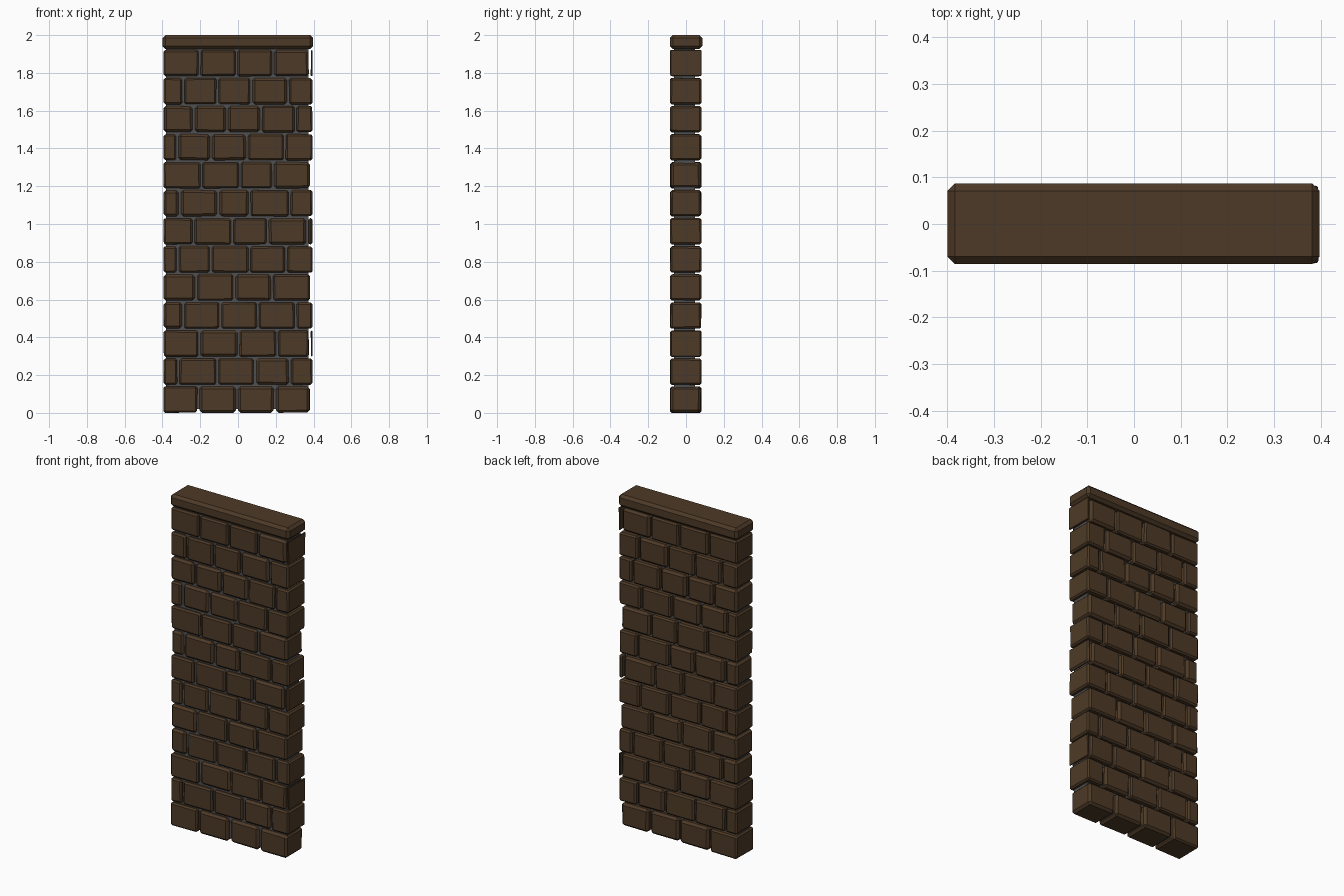
import bpy, bmesh, random
from mathutils import Matrix, Vector

if "Cube" in bpy.data.objects:
    bpy.data.objects.remove(bpy.data.objects["Cube"])

random.seed(4)


def material(name, rgb):
    m = bpy.data.materials.new(name)
    m.diffuse_color = (*rgb, 1)
    m.use_nodes = True
    m.node_tree.nodes["Principled BSDF"].inputs["Base Color"].default_value = m.diffuse_color
    return m


BROWN = material("brown brick", (0.075, 0.042, 0.02))
GREY = material("grey mortar", (0.08, 0.08, 0.08))


def block(name, lo, hi, mat, bevel=0.0, jitter=0.0):
    """Box between two corners with chamfered edges and slightly uneven corners."""
    lo, hi = Vector(lo), Vector(hi)
    bm = bmesh.new()
    size = hi - lo
    bmesh.ops.create_cube(bm, size=1, matrix=Matrix.Translation((lo + hi) / 2)
                          @ Matrix.Diagonal((*size, 1)))
    for v in bm.verts:
        v.co += Vector([random.uniform(-jitter, jitter) for _ in range(3)])
        v.co.z = max(v.co.z, 0)
    if bevel:
        bmesh.ops.bevel(bm, geom=bm.edges[:], offset=bevel, segments=1,
                        affect='EDGES', profile=0.5)
    mesh = bpy.data.meshes.new(name)
    bm.to_mesh(mesh)
    bm.free()
    mesh.materials.append(mat)
    ob = bpy.data.objects.new(name, mesh)
    bpy.context.collection.objects.link(ob)
    return ob


# Joint centres along x for each course, from the bottom up
COURSES = [
    (-0.21, -0.005, 0.195),
    (-0.315, -0.11, 0.09, 0.275),
    (-0.205, 0.003, 0.207, 0.38),
    (-0.29, -0.095, 0.105, 0.305),
    (-0.222, -0.02, 0.18),
    (-0.318, -0.145, 0.06, 0.255),
    (-0.235, -0.03, 0.157, 0.367),
    (-0.308, -0.105, 0.062, 0.273),
    (-0.193, 0.01, 0.185),
    (-0.322, -0.142, 0.048, 0.247),
    (-0.235, -0.058, 0.122, 0.305),
    (-0.29, -0.11, 0.07, 0.265),
    (-0.203, -0.007, 0.185, 0.38),
]
PITCH = 0.1485
GAP = 0.006
LEFT = -0.394

# Bricks run right through the wall
for row, joints in enumerate(COURSES):
    z = row * PITCH
    right = 0.394 if len(joints) == 4 else 0.38
    ends = (LEFT - GAP,) + joints + (right + GAP,)
    for i, (a, b) in enumerate(zip(ends, ends[1:])):
        a, b = a + GAP, b - GAP
        d = random.choice((0, 0, 0.003, 0.006))
        bevel = min(random.choice((0.009, 0.009, 0.013)), (b - a) * 0.4)
        block(f"brick_{row}_{i}", (a, -0.084 + d, z + 0.001), (b, 0.081 - d, z + 0.139),
              BROWN, bevel, 0.0015)

# Mortar core set back behind the brick faces
block("mortar_core", (-0.38, -0.064, 0.02), (0.372, 0.047, 1.94), GREY)

# Coping slab
block("coping", (-0.4, -0.086, 1.926), (0.398, 0.087, 2.0), BROWN, 0.016)
